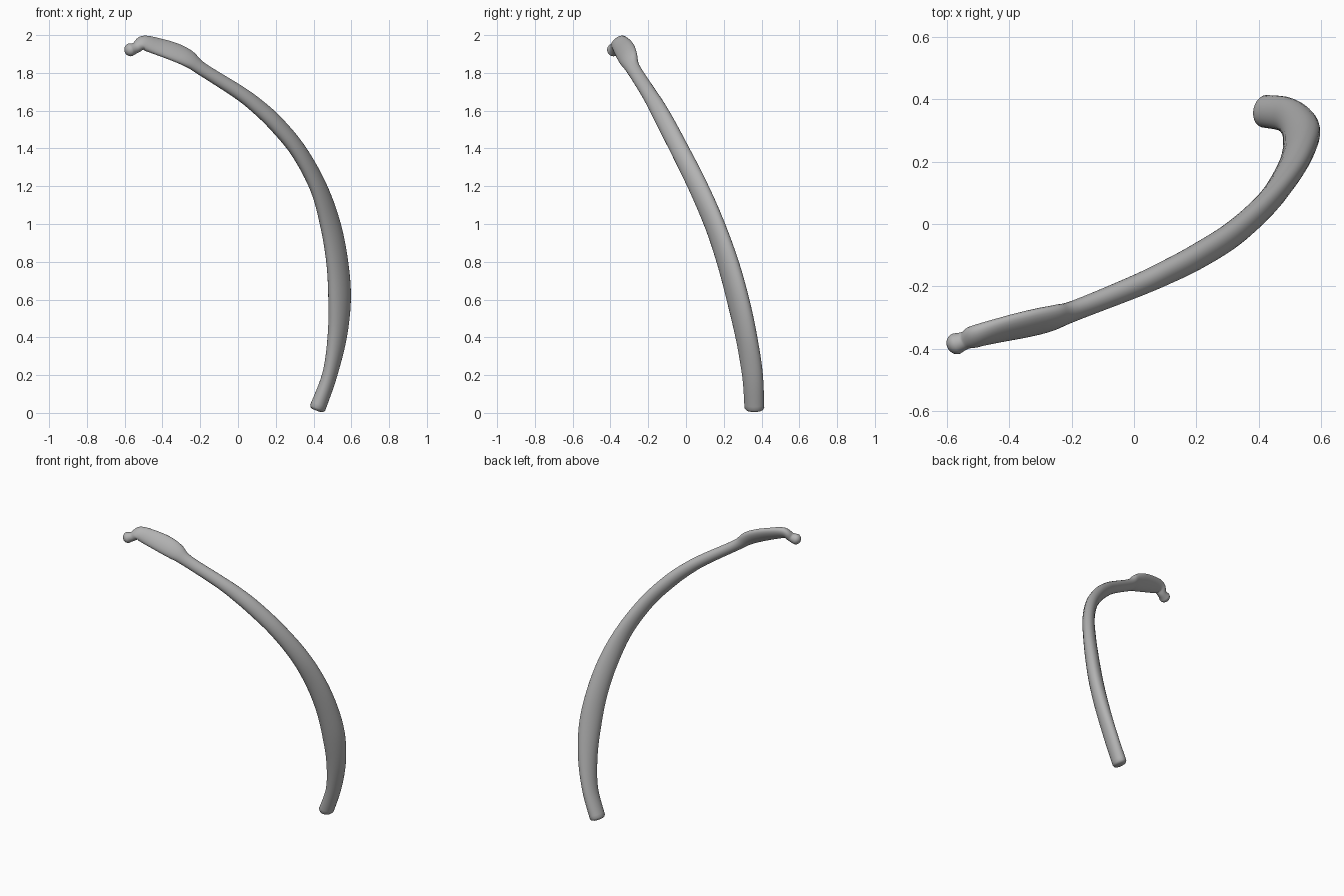
import bpy, bmesh, math
from mathutils import Vector

cube = bpy.data.objects.get("Cube")
if cube:
    bpy.data.objects.remove(cube, do_unlink=True)

mat = bpy.data.materials.new("bone grey")
mat.use_nodes = True
grey = (0.45, 0.45, 0.45, 1)
mat.diffuse_color = grey
mat.node_tree.nodes["Principled BSDF"].inputs["Base Color"].default_value = grey

SIDES, STEPS = 24, 6
LOW, MID, HIGH = (0.25, 1, 0), (1, 1, 0), (0.2, 0.6, 0.65)

# Centre of each section, long half width, short half width, long direction
stations = [
    ((0.422, 0.362, 0.028), 0.053, 0.042, LOW),
    ((0.485, 0.352, 0.2), 0.056, 0.039, LOW),
    ((0.525, 0.32, 0.4), 0.063, 0.044, (0.7, 1, 0)),
    ((0.538, 0.275, 0.6), 0.071, 0.045, MID),
    ((0.525, 0.22, 0.8), 0.068, 0.043, MID),
    ((0.488, 0.15, 1.0), 0.063, 0.040, MID),
    ((0.423, 0.063, 1.2), 0.056, 0.038, (0.7, 1, 0.3)),
    ((0.318, -0.032, 1.39), 0.051, 0.038, (0.4, 0.8, 0.5)),
    ((0.2, -0.106, 1.532), 0.049, 0.038, HIGH),
    ((0.1, -0.157, 1.625), 0.045, 0.036, HIGH),
    ((0, -0.202, 1.70), 0.040, 0.034, HIGH),
    ((-0.19, -0.278, 1.82), 0.039, 0.030, HIGH),
    ((-0.26, -0.302, 1.874), 0.055, 0.029, HIGH),
    ((-0.33, -0.318, 1.908), 0.060, 0.028, HIGH),
    ((-0.42, -0.338, 1.938), 0.055, 0.027, HIGH),
    ((-0.5, -0.358, 1.957), 0.045, 0.029, HIGH),
    ((-0.54, -0.373, 1.933), 0.029, 0.029, HIGH),
    ((-0.57, -0.384, 1.922), 0.035, 0.034, HIGH),
]
keys = [Vector((*p, a, b, *Vector(d).normalized())) for p, a, b, d in stations]


def spline(p, q, r, s, t):
    return 0.5 * (2 * q + (r - p) * t + (2 * p - 5 * q + 4 * r - s) * t * t
                  + (3 * q - p - 3 * r + s) * t ** 3)


# Smooth the sections along the shaft
rows = []
last = len(keys) - 1
for i in range(last):
    p, s = keys[max(i - 1, 0)], keys[min(i + 2, last)]
    rows += [spline(p, keys[i], keys[i + 1], s, k / STEPS) for k in range(STEPS)]
rows.append(keys[-1])

bm = bmesh.new()
rings = []


def add_ring(centre, tangent, long_dir, a, b):
    u = (long_dir - tangent * long_dir.dot(tangent)).normalized()
    v = tangent.cross(u)
    angles = [math.tau * k / SIDES for k in range(SIDES)]
    rings.append([bm.verts.new(centre + u * a * math.cos(t) + v * b * math.sin(t))
                  for t in angles])


def parts(row):
    return Vector(row[:3]), Vector(row[5:8]), row[3], row[4]


# Softly rounded lower end
first = parts(rows[0])
axis = (parts(rows[1])[0] - first[0]).normalized()
for shift, scale in ((-0.016, 0.6), (-0.011, 0.86)):
    add_ring(first[0] + axis * shift, axis, first[1], first[2] * scale, first[3] * scale)

# Shaft, raised blade and neck
for i, row in enumerate(rows):
    before, after = rows[max(i - 1, 0)], rows[min(i + 1, len(rows) - 1)]
    axis = (Vector(after[:3]) - Vector(before[:3])).normalized()
    c, d, a, b = parts(row)
    add_ring(c, axis, d, a, b)

# Round knob at the upper end
c, d, a, b = parts(rows[-1])
for k in range(1, 6):
    t = k * math.pi / 12
    add_ring(c + axis * a * 0.9 * math.sin(t), axis, d, a * math.cos(t), b * math.cos(t))

for r0, r1 in zip(rings, rings[1:]):
    for k in range(SIDES):
        n = (k + 1) % SIDES
        bm.faces.new((r0[k], r0[n], r1[n], r1[k]))
bm.faces.new(rings[0][::-1])
bm.faces.new(rings[-1])
bmesh.ops.recalc_face_normals(bm, faces=bm.faces[:])

mesh = bpy.data.meshes.new("rib_bone")
bm.to_mesh(mesh)
bm.free()
mesh.materials.append(mat)
rib = bpy.data.objects.new("rib_bone", mesh)
bpy.context.collection.objects.link(rib)
bpy.context.view_layer.objects.active = rib
rib.select_set(True)
bpy.ops.object.shade_smooth_by_angle(angle=math.radians(50))
